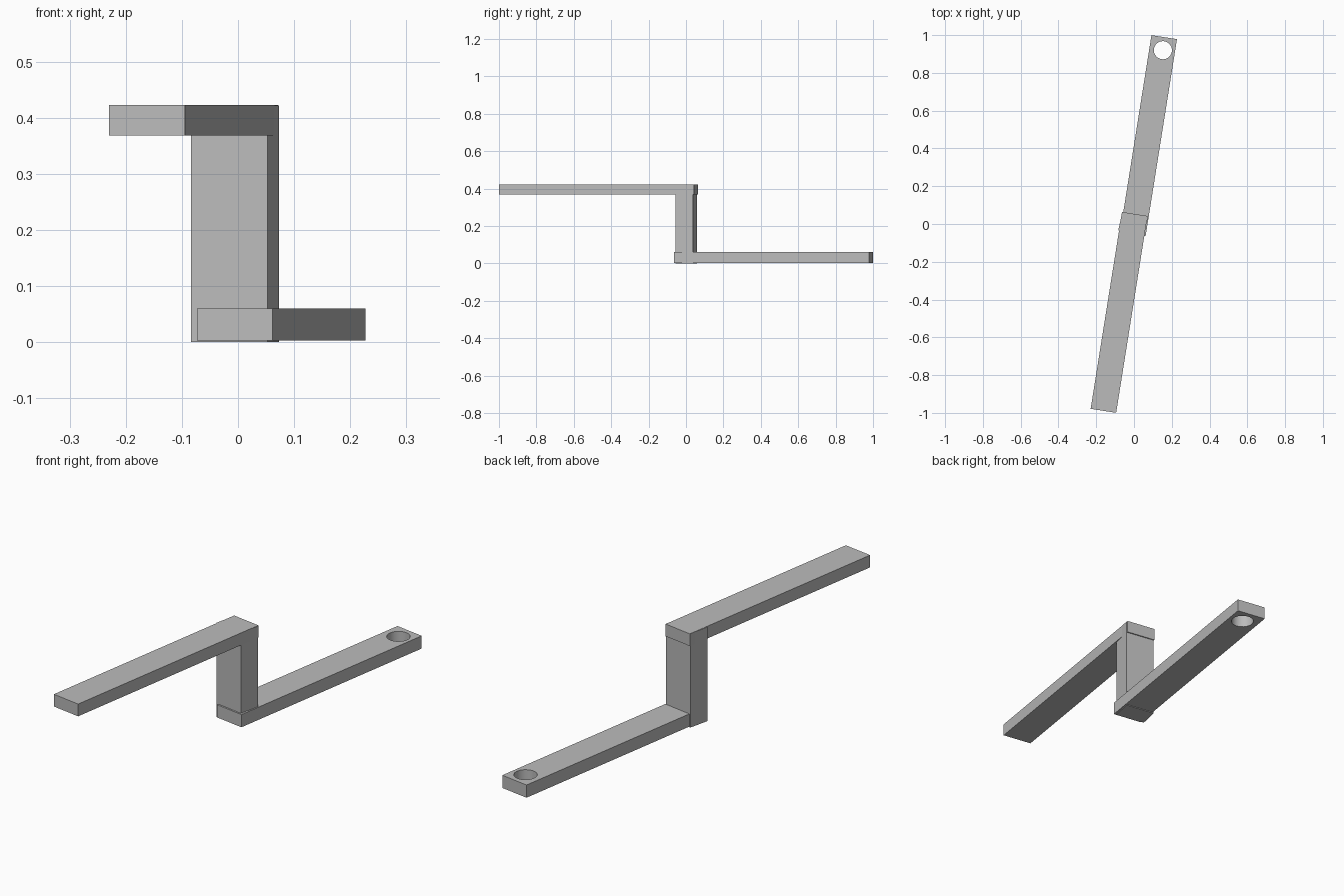
import bpy
import bmesh
from mathutils import Vector

cube = bpy.data.objects.get("Cube")
if cube:
    bpy.data.objects.remove(cube, do_unlink=True)

grey = bpy.data.materials.new("plain grey")
grey.use_nodes = True
colour = (0.5, 0.5, 0.5, 1)
grey.diffuse_color = colour
grey.node_tree.nodes["Principled BSDF"].inputs["Base Color"].default_value = colour


def add_bar(name, centre, across, along, bottom, top):
    """Upright prism spanned by two plan vectors around a centre."""
    c, a, b = (Vector((*v, 0)) for v in (centre, across, along))
    bm = bmesh.new()
    bmesh.ops.create_cube(bm, size=1)
    for v in bm.verts:
        z = top if v.co.z > 0 else bottom
        v.co = c + a * v.co.x + b * v.co.y + Vector((0, 0, z))
    bmesh.ops.recalc_face_normals(bm, faces=bm.faces)
    mesh = bpy.data.meshes.new(name)
    bm.to_mesh(mesh)
    bm.free()
    mesh.materials.append(grey)
    obj = bpy.data.objects.new(name, mesh)
    bpy.context.collection.objects.link(obj)
    return obj


# Two parallel arms joined by the upright post
across = (0.135, -0.021)
along = (0.166, 1.042)
add_bar("upper_arm", (-0.079, -0.468), across, along, 0.368, 0.423)
lower_arm = add_bar("lower_arm", (0.077, 0.468), across, along, 0.003, 0.06)
add_bar("post", (-0.005, 0.002), (0.136, -0.022), (0.021, 0.092), 0, 0.422)

# Round hole through the far end of the lower arm
bpy.ops.mesh.primitive_cylinder_add(vertices=32, radius=0.048, depth=0.2,
                                    location=(0.153, 0.92, 0.03))
cutter = bpy.context.object
cutter.name = "hole_cutter"
cutter.data.materials.append(grey)
cutter.hide_render = True
cutter.hide_set(True)
hole = lower_arm.modifiers.new("hole", "BOOLEAN")
hole.operation = "DIFFERENCE"
hole.solver = "EXACT"
hole.object = cutter

# Bake the cut, then smooth only the hole wall
bpy.ops.object.select_all(action="DESELECT")
lower_arm.select_set(True)
bpy.context.view_layer.objects.active = lower_arm
bpy.ops.object.modifier_apply(modifier="hole")
bpy.data.objects.remove(cutter, do_unlink=True)
bpy.ops.object.shade_smooth_by_angle()
